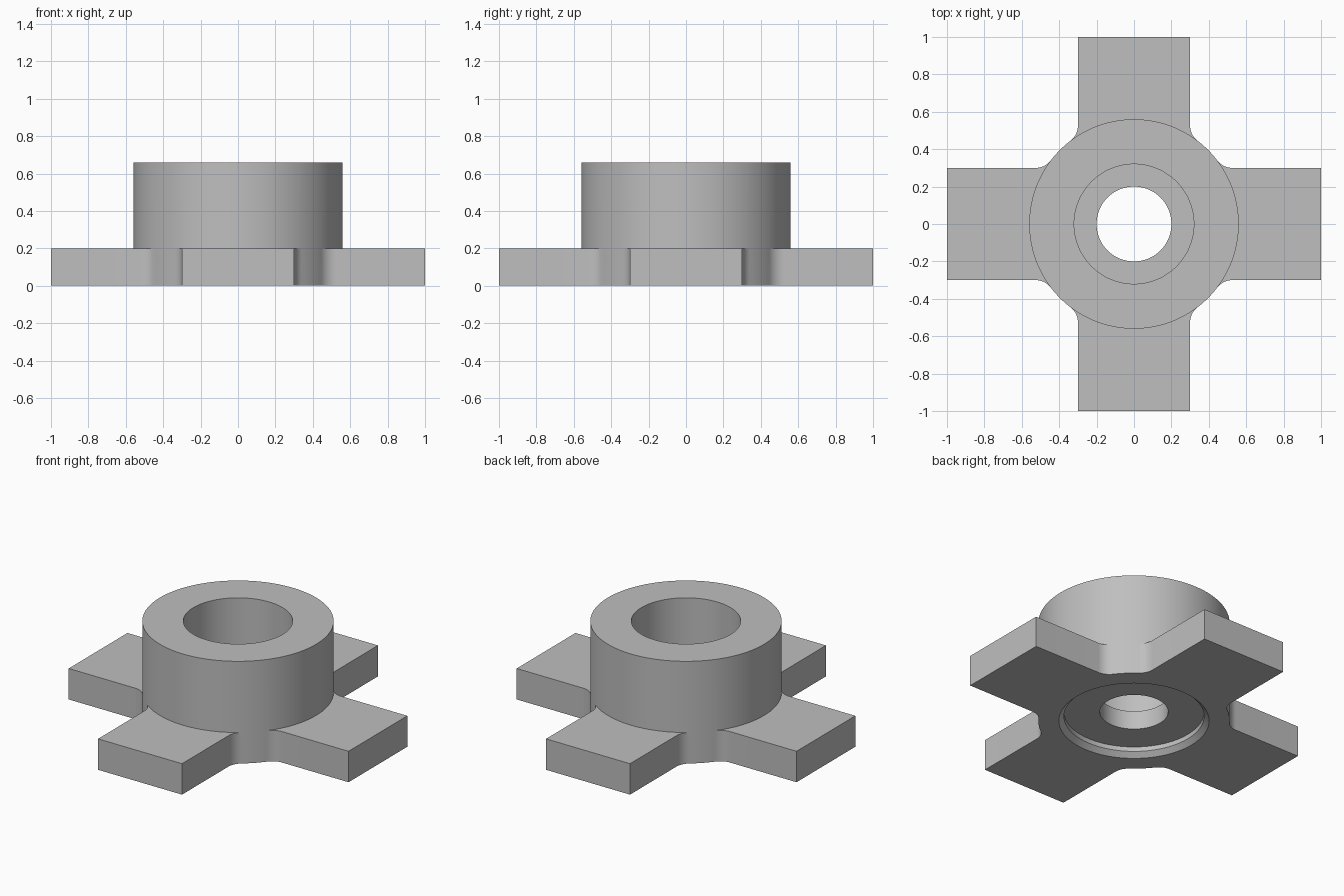
import bpy, bmesh
from math import asin, sin, cos, pi, radians, sqrt
from mathutils import Matrix, Vector

cube = bpy.data.objects.get("Cube")
if cube:
    bpy.data.objects.remove(cube, do_unlink=True)

HUB_R, HUB_TOP = 0.56, 0.66
PLATE_TOP = 0.2
ARM_HALF, ARM_END = 0.3, 1.0
FILLET = 0.1
ARM_STEPS, GAP_STEPS, FILLET_STEPS = 30, 6, 10

# Fillet centre beside an arm pointing along +x, and where it touches the hub
centre_y = ARM_HALF + FILLET
centre_x = sqrt((HUB_R + FILLET) ** 2 - centre_y ** 2)
touch = asin(centre_y / (HUB_R + FILLET))

# Angles around the hub: each quarter is an arm span, then a gap span
angles, in_arm = [], []
for q in range(4):
    for i in range(ARM_STEPS):
        angles.append(q * pi / 2 - touch + 2 * touch * i / ARM_STEPS)
        in_arm.append(True)
    for i in range(GAP_STEPS):
        angles.append(q * pi / 2 + touch + (pi / 2 - 2 * touch) * i / GAP_STEPS)
        in_arm.append(False)

# Closed hub section: outer wall, counterbore, through hole, chamfered recess
section = [(HUB_R, 0), (HUB_R, PLATE_TOP), (HUB_R, HUB_TOP), (0.32, HUB_TOP),
           (0.32, 0.18), (0.2, 0.18), (0.2, 0.06), (0.41, 0.06),
           (0.41, 0.03), (0.44, 0)]

bm = bmesh.new()
rings = [[bm.verts.new((r * cos(a), r * sin(a), z)) for a in angles]
         for r, z in section]
count = len(angles)
for k, ring in enumerate(rings):
    above = rings[(k + 1) % len(rings)]
    for i in range(count):
        if k == 0 and in_arm[i]:
            continue  # the arm opens into the hub here
        j = (i + 1) % count
        bm.faces.new((ring[i], ring[j], above[j], above[i]))

# Arm outline: fillet on one side, square end, fillet on the other side
side = []
for i in range(1, FILLET_STEPS + 1):
    a = pi + touch + (pi / 2 - touch) * i / FILLET_STEPS
    side.append((centre_x + FILLET * cos(a), centre_y + FILLET * sin(a)))
side.append((ARM_END, ARM_HALF))
outline = side + [(x, -y) for x, y in reversed(side)]

for q in range(4):
    turn = Matrix.Rotation(q * pi / 2, 3, 'Z')
    start = q * (ARM_STEPS + GAP_STEPS)
    loops = []
    for level, z in enumerate((0, PLATE_TOP)):
        arc = rings[level][start:start + ARM_STEPS + 1]
        new = [bm.verts.new(turn @ Vector((x, y, z))) for x, y in outline]
        bm.faces.new(arc + new)
        loops.append([arc[-1]] + new + [arc[0]])
    low, high = loops
    for i in range(len(low) - 1):
        bm.faces.new((low[i], low[i + 1], high[i + 1], high[i]))

bmesh.ops.recalc_face_normals(bm, faces=bm.faces[:])
mesh = bpy.data.meshes.new("flanged_hub")
bm.to_mesh(mesh)
bm.free()
hub = bpy.data.objects.new("flanged_hub", mesh)
bpy.context.collection.objects.link(hub)

# Plain grey metal
grey = bpy.data.materials.new("plain_grey")
grey.use_nodes = True
colour = (0.52, 0.52, 0.52, 1)
grey.diffuse_color = colour
grey.node_tree.nodes["Principled BSDF"].inputs["Base Color"].default_value = colour
mesh.materials.append(grey)

# Smooth round walls, crisp edges
bpy.ops.object.select_all(action='DESELECT')
hub.select_set(True)
bpy.context.view_layer.objects.active = hub
bpy.ops.object.shade_smooth_by_angle(angle=radians(30))
